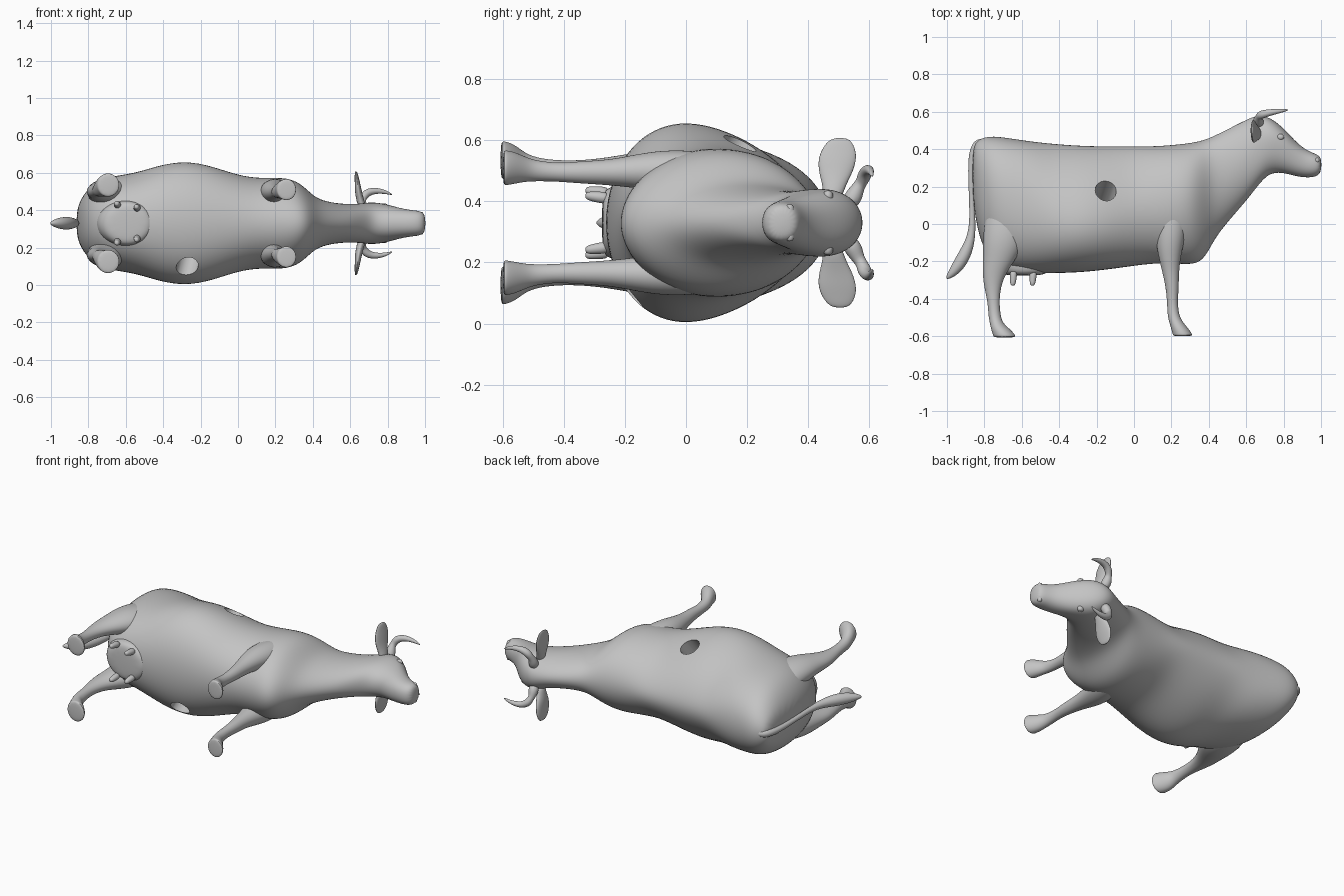
import bpy, bmesh, math
from mathutils import Vector

if "Cube" in bpy.data.objects:
    bpy.data.objects.remove(bpy.data.objects["Cube"], do_unlink=True)

MID = 0.33  # height of the animal's symmetry plane; it lies on its side
grey = bpy.data.materials.new("plain_grey")
grey.use_nodes = True
grey.diffuse_color = (0.55, 0.55, 0.55, 1)
grey.node_tree.nodes["Principled BSDF"].inputs["Base Color"].default_value = (0.55, 0.55, 0.55, 1)


def loft(name, rings, mirror=False, levels=2, cutter=None):
    """Skin a list of equal-length point rings and smooth the result."""
    bm = bmesh.new()
    loops = [[bm.verts.new(p) for p in ring] for ring in rings]
    n = len(loops[0])
    for a, b in zip(loops, loops[1:]):
        for i in range(n):
            bm.faces.new((a[i], a[(i + 1) % n], b[(i + 1) % n], b[i]))
    bm.faces.new(loops[0])
    bm.faces.new(loops[-1])
    bmesh.ops.recalc_face_normals(bm, faces=bm.faces)
    mesh = bpy.data.meshes.new(name)
    bm.to_mesh(mesh)
    bm.free()
    mesh.materials.append(grey)
    obj = bpy.data.objects.new(name, mesh)
    bpy.context.collection.objects.link(obj)
    obj.location.z = MID
    if levels:
        obj.modifiers.new("smooth", 'SUBSURF').levels = levels
    if mirror:
        m = obj.modifiers.new("pair", 'MIRROR')
        m.use_axis = (False, False, True)
        m.use_mirror_merge = False
    if cutter:
        m = obj.modifiers.new("bore", 'BOOLEAN')
        m.operation, m.solver, m.object = 'DIFFERENCE', 'EXACT', cutter
    bpy.ops.object.select_all(action='DESELECT')
    obj.select_set(True)
    bpy.context.view_layer.objects.active = obj
    bpy.ops.object.convert(target='MESH')
    bpy.ops.object.shade_smooth_by_angle(angle=math.radians(40))
    return obj


def angles(n):
    return [2 * math.pi * i / n for i in range(n)]


def level_rings(rows, n=12):
    """Rings stacked along y: (y, x centre, x radius, side offset, side radius)."""
    return [[(x + rx * math.cos(a), y, w + rw * math.sin(a)) for a in angles(n)]
            for y, x, rx, w, rw in rows]


def side_rings(rows, n=12):
    """Rings stacked sideways: (side, x centre, x radius, y centre, y radius)."""
    return [[(x + rx * math.cos(a), y + ry * math.sin(a), w) for a in angles(n)]
            for w, x, rx, y, ry in rows]


def tube_rings(path, n=10):
    """Rings across a path of (x, y, side, radius)."""
    pts = [Vector(p[:3]) for p in path]
    rings = []
    for i, p in enumerate(pts):
        d = (pts[min(i + 1, len(pts) - 1)] - pts[max(i - 1, 0)]).normalized()
        u = d.cross(Vector((0.3, 0.2, 1))).normalized()
        v = d.cross(u)
        r = path[i][3]
        rings.append([p + u * r * math.cos(a) + v * r * math.sin(a) for a in angles(n)])
    return rings


def body_ring(x, bottom, top, wide, half):
    """Cross-section: boxy hips and head, sloping flanks, round belly."""
    if x < -0.5:
        upper, lower = 0.9, 0.9
    elif x < 0.05:
        upper, lower = 1.2, 0.95
    elif x < 0.66:
        upper, lower = 1.0, 1.0
    else:
        upper, lower = 0.9, 0.9
    ring = []
    for a in angles(20):
        c, s = math.cos(a), math.sin(a)
        k, reach = (upper, top - wide) if s > 0 else (lower, wide - bottom)
        ring.append((x, wide + math.copysign(abs(s) ** k, s) * reach,
                     math.copysign(abs(c) ** k, c) * half * 1.02))
    return ring


# Slanted round bore through the trunk
cutter = loft("bore_cutter", tube_rings(
    [(-0.10, 0.33, 0.47, 0.057), (-0.315, -0.31, -0.41, 0.057)], 32), levels=0)
cutter.hide_render = True

# Trunk, neck and head: x, bottom, top, widest level, half width
sections = [
    (-0.865, 0.14, 0.42, 0.28, 0.07), (-0.83, -0.08, 0.457, 0.20, 0.15),
    (-0.77, -0.20, 0.476, 0.15, 0.215), (-0.68, -0.255, 0.466, 0.10, 0.25),
    (-0.55, -0.267, 0.446, 0.05, 0.265), (-0.42, -0.267, 0.435, 0.0, 0.31),
    (-0.28, -0.262, 0.425, 0.0, 0.333), (-0.14, -0.247, 0.422, 0.01, 0.305),
    (0.0, -0.227, 0.422, 0.04, 0.255), (0.12, -0.213, 0.42, 0.08, 0.238),
    (0.24, -0.217, 0.43, 0.11, 0.245), (0.32, -0.222, 0.44, 0.12, 0.223),
    (0.38, -0.19, 0.455, 0.14, 0.168), (0.43, -0.08, 0.475, 0.19, 0.126),
    (0.52, 0.03, 0.52, 0.27, 0.106), (0.60, 0.12, 0.56, 0.35, 0.101),
    (0.66, 0.20, 0.585, 0.42, 0.105), (0.72, 0.27, 0.575, 0.45, 0.113),
    (0.79, 0.275, 0.525, 0.43, 0.102), (0.86, 0.255, 0.445, 0.36, 0.082),
    (0.92, 0.247, 0.395, 0.32, 0.07), (0.975, 0.25, 0.375, 0.315, 0.066),
    (1.003, 0.28, 0.355, 0.315, 0.047)]
loft("body_and_head", [body_ring(*s) for s in sections], cutter=cutter)
bpy.data.objects.remove(cutter, do_unlink=True)

# Legs with hooves
loft("hind_legs", level_rings([
    (0.16, -0.68, 0.10, 0.13, 0.07), (-0.05, -0.685, 0.13, 0.165, 0.085),
    (-0.17, -0.712, 0.097, 0.17, 0.062), (-0.26, -0.748, 0.066, 0.17, 0.045),
    (-0.34, -0.757, 0.045, 0.17, 0.036), (-0.42, -0.751, 0.032, 0.173, 0.032),
    (-0.49, -0.746, 0.034, 0.178, 0.036), (-0.53, -0.736, 0.036, 0.187, 0.045),
    (-0.56, -0.715, 0.052, 0.20, 0.058), (-0.595, -0.693, 0.063, 0.205, 0.066),
    (-0.608, -0.692, 0.061, 0.205, 0.064)]), mirror=True)
loft("front_legs", level_rings([
    (0.17, 0.22, 0.08, 0.15, 0.07), (-0.02, 0.20, 0.09, 0.168, 0.078),
    (-0.14, 0.189, 0.07, 0.17, 0.062), (-0.24, 0.194, 0.048, 0.165, 0.044),
    (-0.34, 0.205, 0.036, 0.165, 0.038), (-0.42, 0.205, 0.029, 0.165, 0.031),
    (-0.49, 0.21, 0.032, 0.17, 0.035), (-0.525, 0.225, 0.038, 0.175, 0.042),
    (-0.56, 0.245, 0.048, 0.18, 0.054), (-0.59, 0.26, 0.055, 0.18, 0.06),
    (-0.60, 0.26, 0.053, 0.18, 0.058)]), mirror=True)

# Udder and teats
loft("udder", level_rings([
    (-0.10, -0.63, 0.15, 0, 0.13), (-0.22, -0.60, 0.16, 0, 0.128),
    (-0.262, -0.59, 0.135, 0, 0.12), (-0.276, -0.59, 0.09, 0, 0.085)]))
for name, x, w in (("rear_teats", -0.645, 0.097), ("fore_teats", -0.54, 0.08)):
    loft(name, level_rings([
        (-0.25, x, 0.023, w, 0.023), (-0.29, x, 0.02, w + 0.004, 0.02),
        (-0.32, x - 0.003, 0.016, w + 0.008, 0.016),
        (-0.33, x - 0.003, 0.009, w + 0.008, 0.009)], 8), mirror=True)

# Tail ending in a tuft
loft("tail", tube_rings([
    (-0.79, 0.442, 0, 0.02), (-0.84, 0.436, 0, 0.024), (-0.868, 0.38, 0, 0.02),
    (-0.872, 0.25, 0, 0.016), (-0.866, 0.10, 0, 0.015), (-0.863, -0.02, 0, 0.018),
    (-0.878, -0.10, 0, 0.028), (-0.91, -0.175, 0, 0.038), (-0.95, -0.238, 0, 0.033),
    (-0.985, -0.276, 0, 0.019), (-1.003, -0.292, 0, 0.005)]))

# Ears and horns
loft("ears", side_rings([
    (0.08, 0.665, 0.022, 0.48, 0.033), (0.12, 0.655, 0.022, 0.485, 0.038),
    (0.16, 0.645, 0.02, 0.49, 0.056), (0.205, 0.64, 0.016, 0.495, 0.066),
    (0.24, 0.635, 0.012, 0.50, 0.058), (0.268, 0.632, 0.008, 0.503, 0.04),
    (0.278, 0.63, 0.004, 0.505, 0.018)]), mirror=True)
loft("horns", tube_rings([
    (0.67, 0.53, 0.055, 0.033), (0.66, 0.56, 0.105, 0.03), (0.67, 0.58, 0.145, 0.027),
    (0.70, 0.591, 0.17, 0.022), (0.75, 0.60, 0.175, 0.016),
    (0.80, 0.607, 0.164, 0.009), (0.825, 0.61, 0.152, 0.003)]), mirror=True)

# Eyes and nostrils
loft("eyes", side_rings([
    (0.07, 0.782, 0.024, 0.465, 0.02), (0.096, 0.782, 0.022, 0.465, 0.018),
    (0.106, 0.783, 0.012, 0.465, 0.01)]), mirror=True)
loft("nostrils", side_rings([
    (0.025, 0.976, 0.016, 0.34, 0.018), (0.052, 0.978, 0.014, 0.34, 0.015),
    (0.061, 0.978, 0.008, 0.34, 0.008)]), mirror=True)
